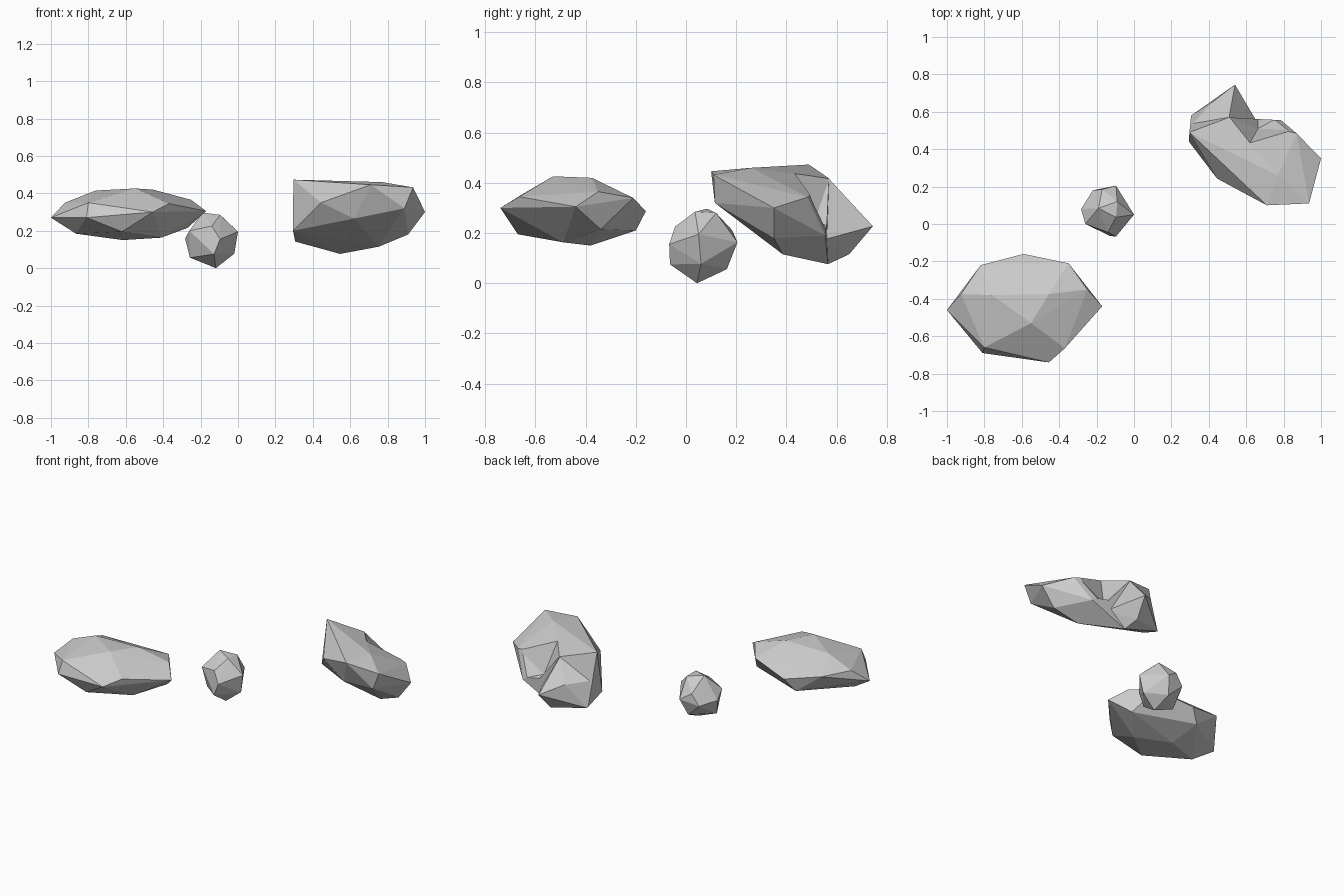
import bpy, bmesh


def rock(name, corners):
    """Flat-faced boulder: the convex shell around a few corner points."""
    bm = bmesh.new()
    for c in corners:
        bm.verts.new(c)
    hull = bmesh.ops.convex_hull(bm, input=bm.verts)
    loose = {g for g in hull["geom_interior"] + hull["geom_unused"]
             if isinstance(g, bmesh.types.BMVert)}
    bmesh.ops.delete(bm, geom=list(loose), context='VERTS')
    bmesh.ops.recalc_face_normals(bm, faces=bm.faces)
    me = bpy.data.meshes.new(name)
    bm.to_mesh(me)
    bm.free()
    ob = bpy.data.objects.new(name, me)
    bpy.context.collection.objects.link(ob)
    return ob


def combine(target, other, operation):
    """Apply a boolean and remove the helper."""
    mod = target.modifiers.new(operation.lower(), 'BOOLEAN')
    mod.operation = operation
    mod.solver = 'EXACT'
    mod.object = other
    other.hide_render = True
    bpy.context.view_layer.objects.active = target
    bpy.ops.object.modifier_apply(modifier=mod.name)
    bpy.data.objects.remove(other)


# Wide flat boulder, front left
rock("flat_rock", [
    (-1, -.46, .27), (-.82, -.22, .34), (-.59, -.16, .287), (-.35, -.21, .34),
    (-.17, -.44, .305), (-.37, -.665, .345), (-.455, -.74, .30), (-.81, -.69, .27),
    (-.80, -.66, .35), (-.925, -.375, .35), (-.76, -.38, .415), (-.455, -.375, .42),
    (-.55, -.53, .426), (-.25, -.35, .365),
    (-.41, -.49, .163), (-.615, -.38, .15), (-.866, -.5, .184),
    (-.62, -.67, .195), (-.65, -.2, .21), (-.27, -.34, .215)])

# Small round pebble in the middle
rock("pebble", [
    (-.283, .08, .158), (-.22, .18, .14), (-.096, .205, .163), (0, .05, .195),
    (-.096, -.067, .155), (-.26, 0, .2), (-.19, .084, .297), (-.096, .036, .285),
    (-.09, .12, .28), (-.14, -.044, .225), (-.118, .044, 0), (-.257, .05, .056),
    (-.02, .06, .077), (-.128, -.064, .075), (-.13, .163, .056), (-.17, .185, .21)])

# Tilted boulder, back right: main slab
slab = rock("tilted_rock", [
    (.936, .11, .432), (.71, .10, .446), (.89, .115, .32), (.77, .26, .46),
    (1, .35, .30), (.87, .484, .343), (.786, .555, .19), (.663, .537, .16),
    (.508, .57, .418), (.296, .49, .473), (.294, .44, .2), (.305, .57, .145),
    (.444, .243, .35), (.62, .20, .265), (.754, .386, .115), (.91, .35, .18),
    (.545, .566, .076)])

# Notch cut down through the rim beside the spur
notch = rock("notch_cutter", [
    (.615, .425, .46), (.88, .50, .36), (.663, .51, .24), (.508, .572, .42),
    (.79, .58, .20), (.88, .75, .36), (.66, .75, .20), (.52, .75, .42),
    (.66, .53, .50)])
combine(slab, notch, 'DIFFERENCE')

# Pointed spur on its back
spur = rock("rock_spur", [
    (.54, .745, .227), (.508, .569, .417), (.663, .537, .17), (.545, .568, .077),
    (.52, .65, .115), (.417, .65, .29), (.305, .58, .142), (.30, .52, .30),
    (.5, .45, .25)])
combine(slab, spur, 'UNION')
